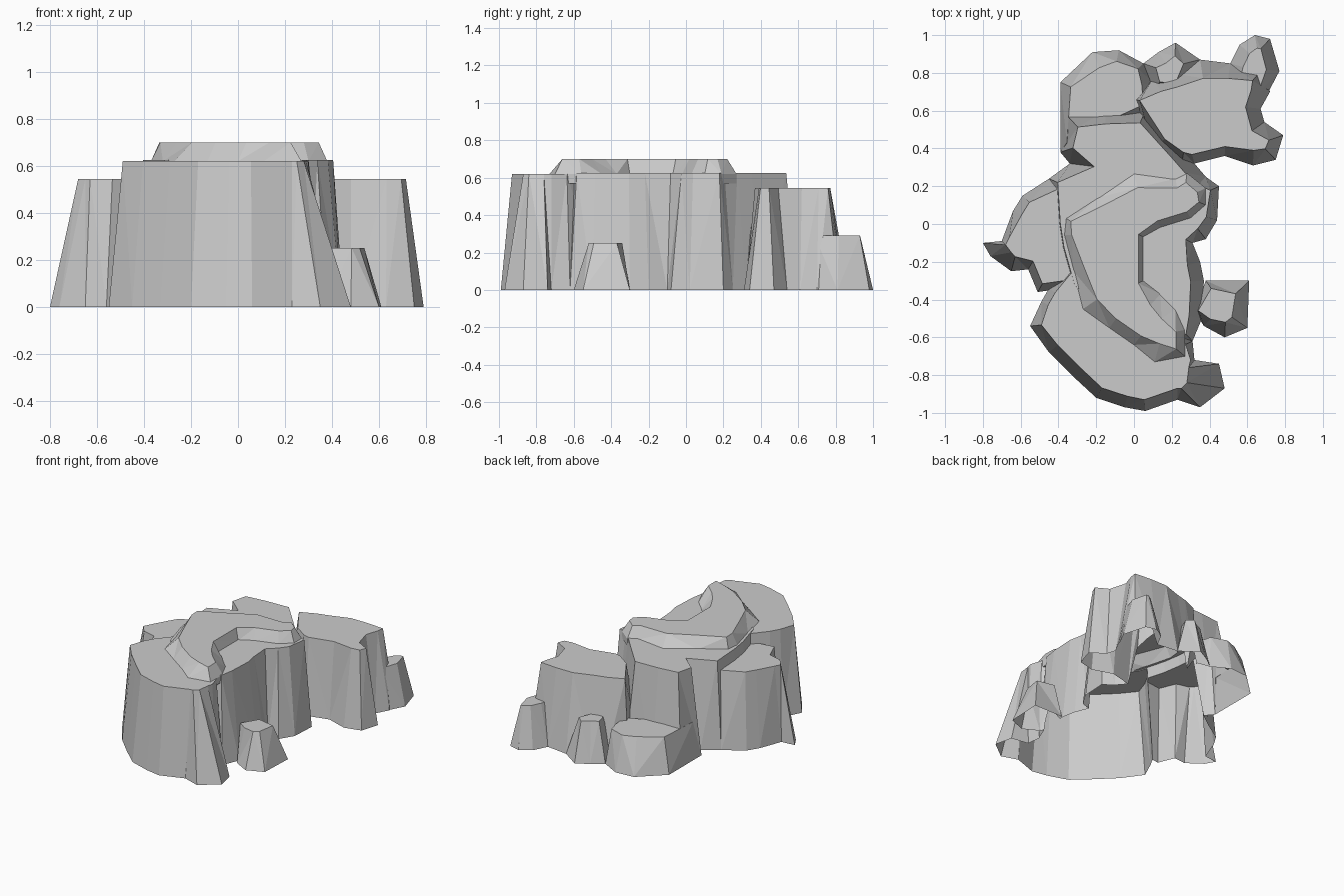
import bpy
import bmesh
from mathutils import Vector

default_cube = bpy.data.objects.get("Cube")
if default_cube:
    bpy.data.objects.remove(default_cube, do_unlink=True)

# One plain stone colour
stone = bpy.data.materials.new("grey stone")
stone.use_nodes = True
stone_colour = (.6, .6, .6, 1)
stone.diffuse_color = stone_colour
stone.node_tree.nodes["Principled BSDF"].inputs["Base Color"].default_value = stone_colour


def make_object(name, bm):
    """Turn a bmesh into a flat shaded stone object."""
    mesh = bpy.data.meshes.new(name)
    bm.to_mesh(mesh)
    bm.free()
    mesh.materials.append(stone)
    obj = bpy.data.objects.new(name, mesh)
    bpy.context.collection.objects.link(obj)
    return obj


def rim_of(outline, slope):
    """Move every foot corner inwards; a corner may carry its own slope or a fixed rim point."""
    feet = [Vector(corner[:2]) for corner in outline]
    winding = sum(feet[i - 1].cross(foot) for i, foot in enumerate(feet))
    side = 1 if winding > 0 else -1
    rim = []
    for i, corner in enumerate(outline):
        if len(corner) == 4:
            rim.append(Vector(corner[2:]))
            continue
        before = (feet[i] - feet[i - 1]).normalized()
        after = (feet[(i + 1) % len(feet)] - feet[i]).normalized()
        along = (before + after).normalized()
        inward = Vector((-along.y, along.x)) * side
        rim.append(feet[i] + inward * (corner[2] if len(corner) == 3 else slope))
    return feet, rim


def terrace(name, top, slope, outline, foot=0, root=.05):
    """Flat topped solid with sloped walls and a short straight root below its foot."""
    feet, rim = rim_of(outline, slope)
    bm = bmesh.new()
    levels = [(feet, foot - root), (feet, foot), (rim, top)]
    rings = [[bm.verts.new((p.x, p.y, z)) for p in points] for points, z in levels]
    for lower, upper in zip(rings, rings[1:]):
        for i in range(len(lower)):
            bm.faces.new((lower[i - 1], lower[i], upper[i], upper[i - 1]))
    bm.faces.new(rings[0][::-1])
    bm.faces.new(rings[-1])
    bmesh.ops.triangulate(bm, faces=bm.faces[:])
    bmesh.ops.recalc_face_normals(bm, faces=bm.faces[:])
    return make_object(name, bm)


# Main cliff body with the middle plateau
body = terrace("cliff", .625, .07, [
    (.31, -.62, .05), (.36, -.5), (.37, -.3), (.35, -.2), (.31, -.1, .04),
    (.38, -.08), (.44, .02, .06), (.45, .2, .05), (.38, .25, .06), (.32, .32),
    (.25, .4), (.06, .6), (-.15, .6), (-.38, .6, .12), (-.39, .38),
    (-.34, .32, .13), (-.45, .24, .05), (-.42, 0, .03), (-.4, -.13, .03),
    (-.34, -.34, .03), (-.2, -.5), (.1, -.7)])

# Rounded southern terrace
south = terrace("south_terrace", .62, .06, [
    (.31, -.62, .04), (.32, -.72, .3, -.72), (.45, -.74, .29, -.76),
    (.48, -.87, .28, -.84), (.35, -.97, .25, -.87), (.23, -.93), (.06, -.99),
    (-.05, -.97), (-.2, -.92), (-.33, -.8), (-.45, -.68), (-.55, -.54),
    (-.49, -.41, .04), (-.45, -.34, .04), (-.3, -.15), (0, -.35), (.15, -.45)],
    root=.06)

# Crescent shaped summit wrapped around a bowl
summit = terrace("summit", .7, .06, [
    (.27, -.7), (.11, -.73, .1), (0, -.64), (-.13, -.55), (-.27, -.45, .09),
    (-.32, -.25), (-.37, -.06, .04), (-.36, .03, .03), (-.19, .14, .05),
    (0, .27, .08), (.22, .24, .05), (.28, .27, .05), (.38, .19, .05),
    (.38, .1, .04), (.3, .03, .04), (.14, -.02, .04), (.05, -.07, .03),
    (.05, -.3, .03), (.14, -.37, .08), (.22, -.45, .09), (.27, -.56, .05)],
    foot=.62)

# Wide eastern wing
wing = terrace("east_wing", .545, .08, [
    (.1, .4), (.25, .3), (.32, .32, .05), (.48, .36, .05), (.63, .31),
    (.75, .34), (.79, .47), (.69, .54), (.67, .61), (.72, .7, .1), (.68, .82),
    (.51, .85), (.35, .87, .1), (.2, .8), (.1, .77), (0, .66, .03)], root=.07)

# Western ledge with its pointed spur
ledge = terrace("west_ledge", .545, .05, [
    (-.3, .26), (-.45, .24, .07), (-.59, .15), (-.64, .07),
    (-.7, -.09, -.66, -.07), (-.8, -.1, -.68, -.11), (-.76, -.17, -.65, -.15),
    (-.65, -.25, .08), (-.56, -.24), (-.51, -.36), (-.3, -.33), (-.25, .1)],
    root=.08)

# Low steps along the back
back_step = terrace("back_step", .25, .06, [
    (-.39, .38), (-.39, .75), (-.22, .91, .09), (-.08, .92), (.05, .85, .04),
    (.1, .75), (.1, .6), (-.2, .45)], root=.09)
back_spur = terrace("back_spur", .28, .07, [
    (.05, .85), (.13, .91), (.22, .96), (.35, .87, .09), (.25, .68), (.09, .7)],
    root=.1)
corner_spur = terrace("corner_spur", .29, .07, [
    (.5, .75), (.51, .85), (.56, .95), (.64, 1), (.72, .98), (.77, .81),
    (.67, .62)], root=.11)

# Small boulder beside the eastern wall
boulder = terrace("boulder", .25, .08, [
    (.32, -.46, .02), (.38, -.3, .05), (.61, -.3, .1), (.6, -.55, .1),
    (.48, -.6), (.37, -.54, .05)], root=.12)

# Fuse every terrace into one shell
parts = [south, summit, wing, ledge, back_step, back_spur, corner_spur, boulder]
for part in parts:
    part.hide_render = True
    fuse = body.modifiers.new(part.name, "BOOLEAN")
    fuse.operation = "UNION"
    fuse.solver = "EXACT"
    fuse.object = part
bpy.context.view_layer.update()
graph = bpy.context.evaluated_depsgraph_get()
shell = bmesh.new()
shell.from_mesh(body.evaluated_get(graph).to_mesh())
for solid in parts + [body]:
    bpy.data.objects.remove(solid, do_unlink=True)

# Trim at the ground, leaving the underside open
bmesh.ops.bisect_plane(
    shell, geom=shell.verts[:] + shell.edges[:] + shell.faces[:], dist=.0001,
    plane_co=(0, 0, 0), plane_no=(0, 0, 1), clear_inner=True)
make_object("terraced_cliff", shell)
